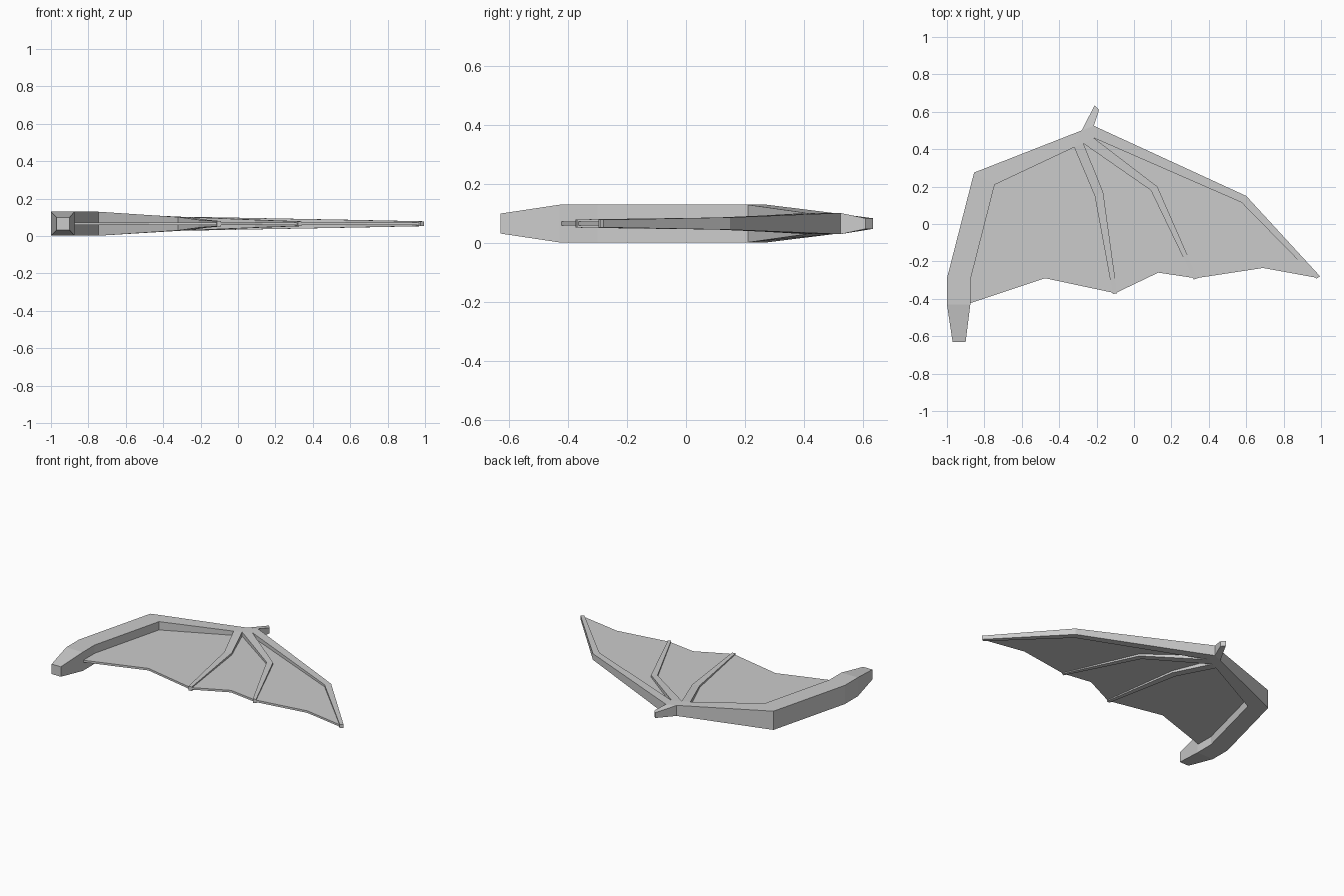
import bpy
import bmesh
from mathutils import Vector

cube = bpy.data.objects.get("Cube")
if cube:
    bpy.data.objects.remove(cube, do_unlink=True)

MID = 0.066  # height of the wing's plane of symmetry

grey = bpy.data.materials.new("wing grey")
grey.use_nodes = True
colour = (0.6, 0.6, 0.6, 1)
grey.diffuse_color = colour
grey.node_tree.nodes["Principled BSDF"].inputs["Base Color"].default_value = colour


def finish(name, bm):
    bmesh.ops.recalc_face_normals(bm, faces=bm.faces)
    mesh = bpy.data.meshes.new(name)
    bm.to_mesh(mesh)
    bm.free()
    mesh.materials.append(grey)
    bpy.context.collection.objects.link(bpy.data.objects.new(name, mesh))


def bone(name, sections):
    """Loft a box-section limb through (outer point, inner point, half height)."""
    bm = bmesh.new()
    rings = []
    for outer, inner, h in sections:
        corners = ((outer, h), (inner, h), (inner, -h), (outer, -h))
        rings.append([bm.verts.new((p[0], p[1], MID + z)) for p, z in corners])
    for a, b in zip(rings, rings[1:]):
        for i in range(4):
            j = (i + 1) % 4
            bm.faces.new((a[i], a[j], b[j], b[i]))
    bm.faces.new(rings[0])
    bm.faces.new(rings[-1])
    finish(name, bm)


def slab(name, outline, h):
    """Extrude a flat outline symmetrically about the wing plane."""
    bm = bmesh.new()
    base = bm.faces.new([bm.verts.new((x, y, MID - h)) for x, y in outline])
    top = bmesh.ops.extrude_face_region(bm, geom=[base])["geom"]
    bmesh.ops.translate(bm, vec=Vector((0, 0, 2 * h)),
                        verts=[v for v in top if isinstance(v, bmesh.types.BMVert)])
    bmesh.ops.triangulate(bm, faces=[f for f in bm.faces if len(f.verts) > 4])
    finish(name, bm)


# Wrist corners shared by the arm, thumb and fingers
W = 0.036
arm_top, finger_top = (-0.28, 0.50), (-0.215, 0.525)
gap_a, gap_b, gap_c = (-0.215, 0.46), (-0.27, 0.43), (-0.32, 0.41)

slab("wrist", [arm_top, finger_top, gap_a, gap_b, gap_c], W)

bone("arm", [
    ((-0.97, -0.63), (-0.90, -0.63), 0.034),
    ((-1.0, -0.43), (-0.875, -0.43), 0.064),
    ((-1.0, -0.29), (-0.875, -0.30), 0.064),
    ((-0.855, 0.275), (-0.745, 0.21), 0.064),
    (arm_top, gap_c, W),
])
bone("thumb_claw", [
    (arm_top, finger_top, W),
    ((-0.21, 0.635), (-0.187, 0.61), 0.018),
])
bone("leading_finger", [
    (finger_top, gap_a, W),
    ((0.60, 0.15), (0.575, 0.115), 0.021),
    ((0.995, -0.28), (0.975, -0.293), 0.013),
])
bone("middle_finger", [
    (gap_a, gap_b, W),
    ((0.125, 0.20), (0.09, 0.18), 0.021),
    ((0.34, -0.29), (0.32, -0.297), 0.013),
])
bone("inner_finger", [
    (gap_b, gap_c, W),
    ((-0.165, 0.17), (-0.21, 0.15), 0.021),
    ((-0.09, -0.37), (-0.113, -0.375), 0.014),
])

# Thin skin stretched between the bones, scalloped along the trailing edge
slab("wing_membrane", [
    (-0.88, -0.425), (-0.475, -0.29), (-0.10, -0.37), (0.13, -0.26),
    (0.33, -0.29), (0.69, -0.235), (0.98, -0.288), (0.585, 0.13),
    (-0.22, 0.49), (-0.30, 0.45), (-0.80, 0.24), (-0.94, -0.30),
], 0.007)
